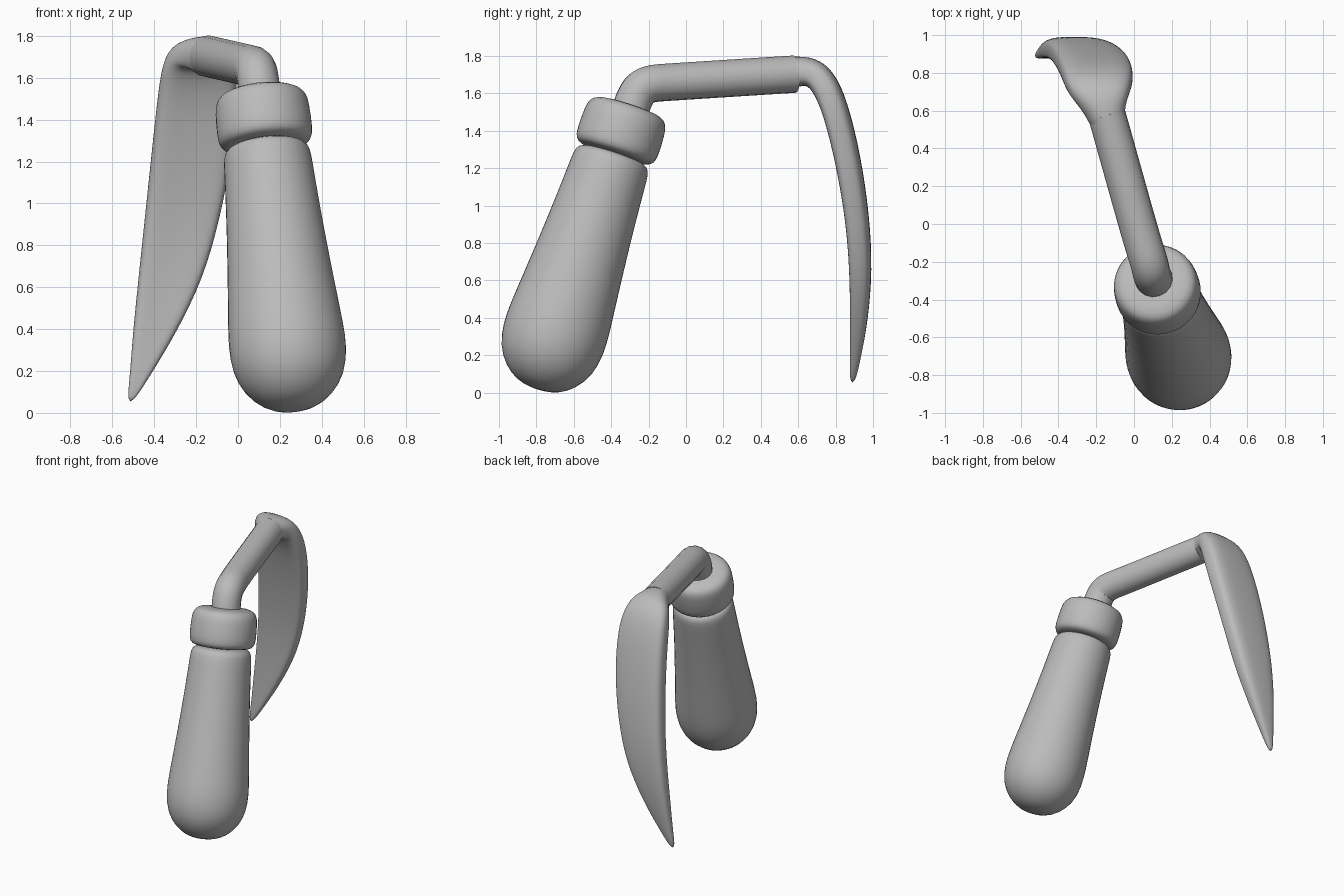
import bpy, bmesh, math
from mathutils import Vector

cube = bpy.data.objects.get("Cube")
if cube:
    bpy.data.objects.remove(cube)

# Single matte grey for the whole tool
grey = bpy.data.materials.new("matte grey")
grey.use_nodes = True
grey.diffuse_color = (0.5, 0.5, 0.5, 1)
grey.node_tree.nodes["Principled BSDF"].inputs["Base Color"].default_value = (0.5, 0.5, 0.5, 1)


def finish(obj, levels=0):
    """Apply material, optional subdivision and smooth shading."""
    obj.data.materials.append(grey)
    if levels:
        sub = obj.modifiers.new("smooth_form", 'SUBSURF')
        sub.levels = sub.render_levels = levels
    for face in obj.data.polygons:
        face.use_smooth = True


def loft(name, rings, levels):
    """Skin a list of equal-length point rings and cap both ends."""
    bm = bmesh.new()
    loops = [[bm.verts.new(p) for p in ring] for ring in rings]
    n = len(loops[0])
    for a, b in zip(loops, loops[1:]):
        for i in range(n):
            j = (i + 1) % n
            bm.faces.new((a[i], a[j], b[j], b[i]))
    bm.faces.new(loops[0][::-1])
    bm.faces.new(loops[-1])
    bmesh.ops.recalc_face_normals(bm, faces=bm.faces)
    mesh = bpy.data.meshes.new(name)
    bm.to_mesh(mesh)
    bm.free()
    obj = bpy.data.objects.new(name, mesh)
    bpy.context.collection.objects.link(obj)
    finish(obj, levels)


# Turned parts share one leaning axis
BASE = Vector((0.24, -0.71, 0.285))
AXIS = Vector((-0.12, 0.37, 1.13)).normalized()
SIDE = AXIS.orthogonal().normalized()
OTHER = AXIS.cross(SIDE)


def turned(name, profile, sides=24):
    """Lathe (distance along axis, radius) pairs around the leaning axis."""
    angles = [2 * math.pi * i / sides for i in range(sides)]
    loft(name, [[BASE + AXIS * t + (SIDE * math.cos(a) + OTHER * math.sin(a)) * r
                 for a in angles] for t, r in profile], 1)


turned("handle", [(-0.28, 0.04), (-0.265, 0.12), (-0.21, 0.2), (-0.12, 0.262), (0, 0.285),
                  (0.12, 0.28), (0.3, 0.262), (0.6, 0.236), (0.85, 0.219), (0.98, 0.213),
                  (1.02, 0.205), (1.045, 0.18), (1.05, 0.1)])
turned("collar", [(1.045, 0.12), (1.05, 0.195), (1.07, 0.222), (1.11, 0.232), (1.24, 0.228),
                  (1.285, 0.218), (1.315, 0.185), (1.32, 0.1)])

# Bent rod rising from the collar
curve = bpy.data.curves.new("rod", 'CURVE')
curve.dimensions = '3D'
curve.bevel_depth = 0.1
curve.bevel_resolution = 6
curve.use_fill_caps = True
spline = curve.splines.new('BEZIER')
path = [((0.115, -0.33, 1.4), (0.01, -0.03, -0.08), (-0.01, 0.03, 0.08)),
        ((0.1, -0.28, 1.56), (0.01, -0.02, -0.05), (-0.012, 0.03, 0.07)),
        ((0.06, -0.14, 1.657), (0.03, -0.09, -0.008), (-0.03, 0.09, 0.006)),
        ((-0.145, 0.58, 1.703), (0.03, -0.1, -0.006), (-0.01, 0.02, 0.001))]
spline.bezier_points.add(len(path) - 1)
for point, (co, back, ahead) in zip(spline.bezier_points, path):
    point.co = co
    point.handle_left = Vector(co) + Vector(back)
    point.handle_right = Vector(co) + Vector(ahead)
tube = bpy.data.objects.new("rod_curve", curve)
bpy.context.collection.objects.link(tube)
mesh = bpy.data.meshes.new_from_object(tube.evaluated_get(bpy.context.evaluated_depsgraph_get()))
bpy.data.objects.remove(tube)
rod = bpy.data.objects.new("rod", mesh)
bpy.context.collection.objects.link(rod)
finish(rod)

# Blade stations: outer (y, z), inner (y, z), low x, high x, squareness
stations = [
    ((0.46, 1.793), (0.47, 1.602), -0.21, -0.02, 0),
    ((0.58, 1.8), (0.57, 1.61), -0.255, -0.055, 0.1),
    ((0.69, 1.795), (0.635, 1.645), -0.325, -0.035, 0.4),
    ((0.79, 1.725), (0.675, 1.575), -0.365, -0.01, 0.6),
    ((0.865, 1.56), (0.72, 1.46), -0.385, 0, 0.7),
    ((0.935, 1.27), (0.785, 1.2), -0.415, -0.025, 0.7),
    ((0.982, 0.95), (0.837, 0.9), -0.447, -0.085, 0.7),
    ((0.998, 0.65), (0.857, 0.63), -0.477, -0.165, 0.7),
    ((0.973, 0.38), (0.864, 0.38), -0.503, -0.295, 0.6),
    ((0.938, 0.2), (0.87, 0.2), -0.515, -0.405, 0.4),
    ((0.905, 0.05), (0.873, 0.05), -0.53, -0.5, 0.2),
]


def section(outer, inner, low, high, square, count=20):
    """Rounded cross-section, squarer and hollowed inside along the blade."""
    ring = []
    power = 1 - 0.55 * square
    for i in range(count):
        a = 2 * math.pi * i / count
        c, s = math.cos(a), math.sin(a)
        u = math.copysign(abs(c) ** power, c)
        v = math.copysign(abs(s) ** power, s)
        if v < 0:
            v *= 1 - 0.45 * square * (1 - u * u)
        k = (v + 1) / 2
        x = (low + high) / 2 + u * (high - low) / 2
        ring.append((x, inner[0] + (outer[0] - inner[0]) * k,
                     inner[1] + (outer[1] - inner[1]) * k))
    return ring


loft("blade", [section(*s) for s in stations], 2)
